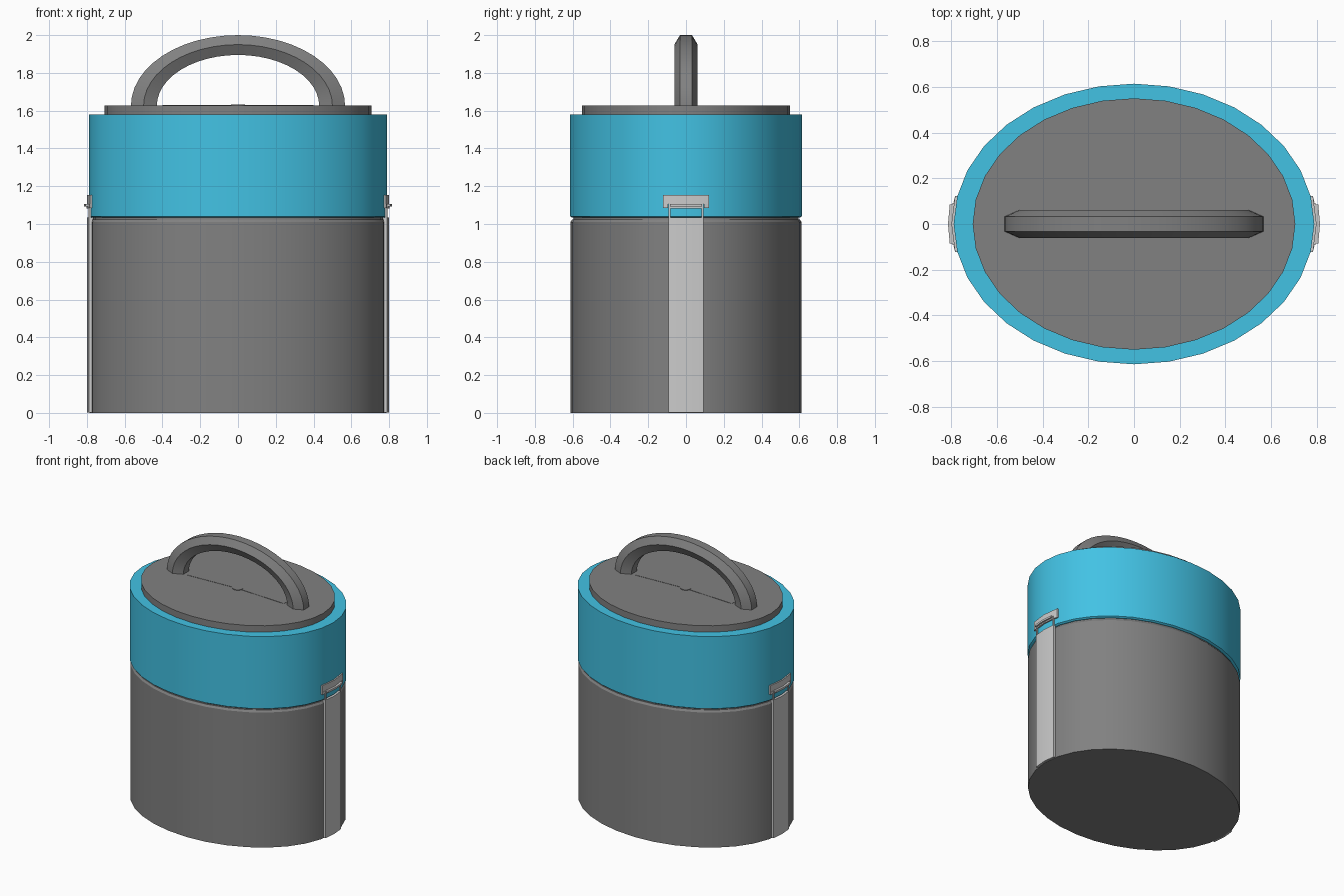
import bpy, bmesh, math

if "Cube" in bpy.data.objects:
    bpy.data.objects.remove(bpy.data.objects["Cube"])

RX, RY, SIDES = 0.785, 0.612, 32
DARK = (0.22, 0.22, 0.22, 1)
BLUE = (0.055, 0.54, 0.775, 1)
METAL = (0.62, 0.62, 0.62, 1)


def finish(name, bm, color, smooth=True, mirror=False):
    bmesh.ops.recalc_face_normals(bm, faces=bm.faces)
    mesh = bpy.data.meshes.new(name)
    bm.to_mesh(mesh)
    bm.free()
    ob = bpy.data.objects.new(name, mesh)
    bpy.context.collection.objects.link(ob)
    mat = bpy.data.materials.new(name + "_colour")
    mat.diffuse_color = color
    mat.use_nodes = True
    mat.node_tree.nodes["Principled BSDF"].inputs["Base Color"].default_value = mat.diffuse_color
    mesh.materials.append(mat)
    if mirror:
        ob.modifiers.new("mirror", 'MIRROR')
    if smooth:
        bpy.ops.object.select_all(action='DESELECT')
        ob.select_set(True)
        bpy.context.view_layer.objects.active = ob
        bpy.ops.object.shade_smooth_by_angle(angle=math.radians(30))
    return ob


def loft(bm, rings):
    loops = [[bm.verts.new(p) for p in r] for r in rings]
    n = len(loops[0])
    for a, b in zip(loops, loops[1:]):
        for i in range(n):
            j = (i + 1) % n
            bm.faces.new((a[i], a[j], b[j], b[i]))
    bm.faces.new(loops[0][::-1])
    bm.faces.new(loops[-1])


def oval(name, profile, color, sides=SIDES):
    """Closed oval solid; profile = (x radius, y radius, z)."""
    bm = bmesh.new()
    angles = [2 * math.pi * i / sides for i in range(sides)]
    loft(bm, [[(rx * math.cos(t), ry * math.sin(t), z) for t in angles]
              for rx, ry, z in profile])
    return finish(name, bm, color)


def plate(bm, y0, y1, z0, z1, inner, outer):
    """Plate bent around the +x end of the oval wall."""
    ys = [y0, 0, y1] if y0 < 0 < y1 else [y0, y1]
    rings = []
    for y in ys:
        x = RX * math.sqrt(1 - (y / RY) ** 2)
        rings.append([(x + inner, y, z0), (x + outer, y, z0),
                      (x + outer, y, z1), (x + inner, y, z1)])
    loft(bm, rings)


# Body with a chamfered rim and a narrow neck in the seam
oval("body", [(0.785, 0.612, 0), (0.785, 0.612, 1.01), (0.775, 0.602, 1.025),
              (0.768, 0.595, 1.025), (0.768, 0.595, 1.045)], DARK)

# Blue upper section
oval("upper_shell", [(0.78, 0.604, 1.035), (0.789, 0.614, 1.041), (0.789, 0.614, 1.58)], BLUE)

# Lid plate with a nearly flush hub and two ribs widening towards the handle feet
oval("lid_plate", [(0.706, 0.55, 1.57), (0.706, 0.55, 1.628)], DARK)
oval("lid_hub", [(0.038, 0.038, 1.61), (0.038, 0.038, 1.632)], DARK, sides=16)
bm = bmesh.new()
loft(bm, [[(0.03, -0.01, z), (0.4, -0.028, z), (0.4, 0.028, z), (0.03, 0.01, z)]
          for z in (1.61, 1.630)])
finish("lid_ribs", bm, DARK, smooth=False, mirror=True)

# Arched handle with a hexagonal section: (x radius, z radius, y)
section = [(0.567, 0.375, -0.032), (0.567, 0.375, 0.032), (0.50, 0.325, 0.062),
           (0.43, 0.27, 0.032), (0.43, 0.27, -0.032), (0.50, 0.325, -0.062)]
bm = bmesh.new()
arch = [[(rx, y, 1.60) for rx, rz, y in section]]
for i in range(25):
    t = math.pi * i / 24
    arch.append([(rx * math.cos(t), y, 1.625 + rz * math.sin(t)) for rx, rz, y in section])
arch.append([(-rx, y, 1.60) for rx, rz, y in section])
loft(bm, arch)
finish("handle", bm, DARK)

# Side straps: long plate, two arms and a crossbar
bm = bmesh.new()
plate(bm, -0.092, 0.092, 0.003, 1.035, -0.006, 0.014)
for y0, y1 in ((-0.092, -0.082), (0.082, 0.092)):
    plate(bm, y0, y1, 1.035, 1.105, 0.003, 0.014)
plate(bm, -0.092, 0.092, 1.083, 1.105, 0.006, 0.017)
finish("side_straps", bm, METAL, mirror=True)

# Catches on the blue section: back plate, side tabs and hook lip
bm = bmesh.new()
plate(bm, -0.122, 0.122, 1.105, 1.153, -0.004, 0.014)
for y0, y1 in ((-0.122, -0.094), (0.094, 0.122)):
    plate(bm, y0, y1, 1.085, 1.105, -0.004, 0.014)
plate(bm, -0.085, 0.085, 1.092, 1.106, 0.01, 0.029)
finish("strap_catches", bm, METAL, mirror=True)
